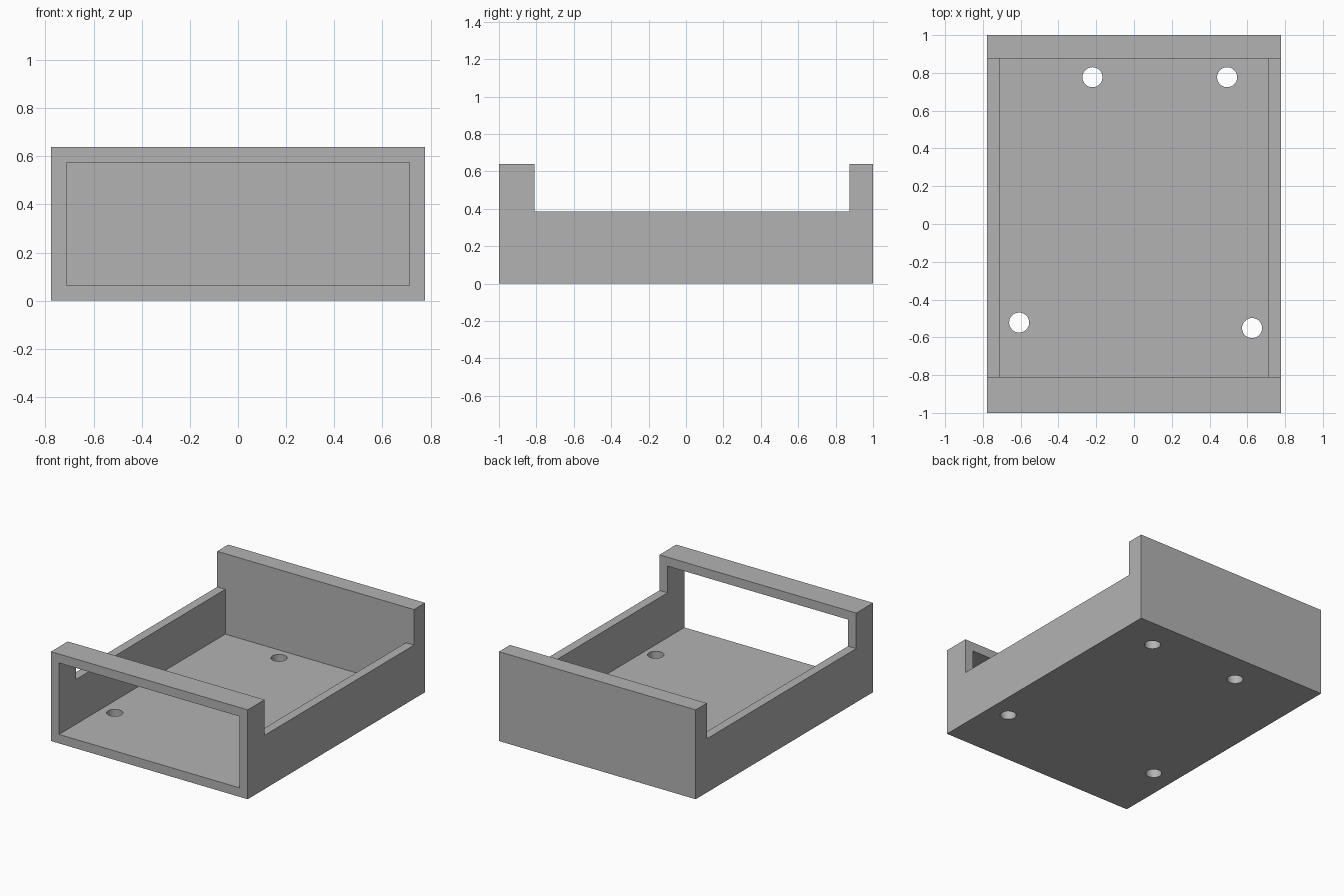
import bpy
import bmesh
from math import radians
from mathutils import Matrix

cube = bpy.data.objects.get("Cube")
if cube:
    bpy.data.objects.remove(cube, do_unlink=True)

HALF_X, HEIGHT, WALL = 0.777, 0.638, 0.064
RIM_Z, FRONT_Y, BACK_Y = 0.384, -0.81, 0.875

grey = bpy.data.materials.new("plain_grey")
grey.use_nodes = True
colour = (0.45, 0.45, 0.45, 1)
grey.diffuse_color = colour
grey.node_tree.nodes["Principled BSDF"].inputs["Base Color"].default_value = colour


def finish(name, bm):
    bmesh.ops.recalc_face_normals(bm, faces=bm.faces)
    mesh = bpy.data.meshes.new(name)
    bm.to_mesh(mesh)
    bm.free()
    mesh.materials.append(grey)
    obj = bpy.data.objects.new(name, mesh)
    bpy.context.collection.objects.link(obj)
    return obj


def box(name, low, high):
    bm = bmesh.new()
    size = [b - a for a, b in zip(low, high)]
    mid = [(a + b) / 2 for a, b in zip(low, high)]
    place = Matrix.Translation(mid) @ Matrix.Diagonal((*size, 1))
    bmesh.ops.create_cube(bm, size=1, matrix=place)
    return finish(name, bm)


def cylinder(name, x, y, radius=0.053):
    bm = bmesh.new()
    bmesh.ops.create_cone(bm, cap_ends=True, segments=40, radius1=radius,
                          radius2=radius, depth=0.3,
                          matrix=Matrix.Translation((x, y, 0)))
    return finish(name, bm)


def cut(target, cutter):
    cutter.hide_render = True
    bpy.context.view_layer.objects.active = target
    mod = target.modifiers.new("cut", 'BOOLEAN')
    mod.operation, mod.solver, mod.object = 'DIFFERENCE', 'EXACT', cutter
    bpy.ops.object.modifier_apply(modifier=mod.name)
    bpy.data.objects.remove(cutter, do_unlink=True)


# Tray body: side outline with low walls between the raised ends
outline = [(-1, 0), (1, 0), (1, HEIGHT), (BACK_Y, HEIGHT), (BACK_Y, RIM_Z),
           (FRONT_Y, RIM_Z), (FRONT_Y, HEIGHT), (-1, HEIGHT)]
bm = bmesh.new()
side = bm.faces.new([bm.verts.new((-HALF_X, y, z)) for y, z in outline])
extruded = bmesh.ops.extrude_face_region(bm, geom=[side])
verts = [v for v in extruded["geom"] if isinstance(v, bmesh.types.BMVert)]
bmesh.ops.translate(bm, vec=(2 * HALF_X, 0, 0), verts=verts)
tray = finish("tray", bm)

# Cavity, open at the front under the bridge
inner = HALF_X - WALL
cut(tray, box("cavity", (-inner, -1.2, WALL), (inner, BACK_Y, HEIGHT - WALL)))

# Screw holes in the floor
for x, y in [(-0.22, 0.777), (0.493, 0.777), (-0.608, -0.522), (0.625, -0.551)]:
    cut(tray, cylinder("screw_hole", x, y))

bpy.ops.object.select_all(action='DESELECT')
tray.select_set(True)
bpy.context.view_layer.objects.active = tray
bpy.ops.object.shade_smooth_by_angle(angle=radians(30))
